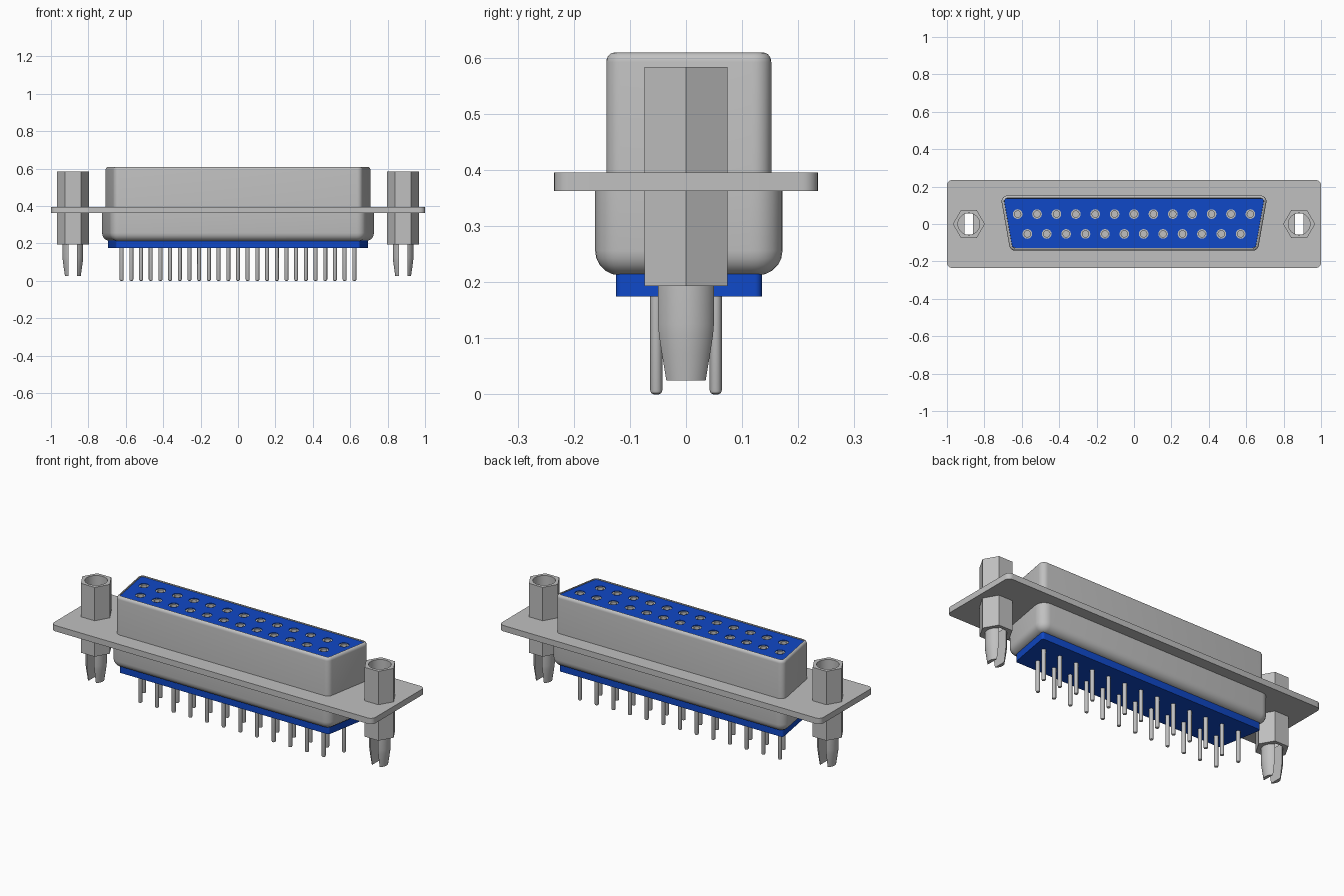
import bpy, bmesh, math
from mathutils import Matrix

cube = bpy.data.objects.get("Cube")
if cube:
    bpy.data.objects.remove(cube)


def material(name, color):
    m = bpy.data.materials.new(name)
    m.use_nodes = True
    m.diffuse_color = color
    m.node_tree.nodes["Principled BSDF"].inputs["Base Color"].default_value = color
    return m


STEEL = material("light grey metal", (0.53, 0.53, 0.53, 1))
BLUE = material("blue plastic", (0.005, 0.065, 0.57, 1))
TILT = math.radians(10)


def make(name, bm, mat):
    bmesh.ops.recalc_face_normals(bm, faces=bm.faces)
    me = bpy.data.meshes.new(name)
    bm.to_mesh(me)
    bm.free()
    me.materials.append(mat)
    ob = bpy.data.objects.new(name, me)
    bpy.context.collection.objects.link(ob)
    return ob


def activate(ob):
    bpy.ops.object.select_all(action='DESELECT')
    ob.select_set(True)
    bpy.context.view_layer.objects.active = ob


def smooth(ob):
    activate(ob)
    bpy.ops.object.shade_smooth_by_angle(angle=math.radians(35))


def cut(ob, bm):
    """Subtract the solids in bm from ob."""
    cutter = make("cutter", bm, ob.data.materials[0])
    cutter.hide_render = True
    mod = ob.modifiers.new("cut", 'BOOLEAN')
    mod.object, mod.solver = cutter, 'EXACT'
    activate(ob)
    bpy.ops.object.modifier_apply(modifier=mod.name)
    bpy.data.objects.remove(cutter)


def loft(bm, rings, cap=True):
    """Skin a stack of equal-length point rings."""
    loops = [[bm.verts.new(p) for p in ring] for ring in rings]
    n = len(loops[0])
    for a, b in zip(loops, loops[1:]):
        for i in range(n):
            bm.faces.new((a[i], a[(i + 1) % n], b[(i + 1) % n], b[i]))
    if cap:
        bm.faces.new(loops[0])
        bm.faces.new(loops[-1])


def lathe(bm, profile, x=0, y=0, sides=16, turn=0):
    """Round solid from (radius, z) pairs."""
    loft(bm, [[(x + r * math.cos(math.tau * i / sides + turn),
                y + r * math.sin(math.tau * i / sides + turn), z)
               for i in range(sides)] for r, z in profile])


def box(bm, center, size):
    m = Matrix.Translation(center) @ Matrix.Diagonal((*size, 1))
    bmesh.ops.create_cube(bm, size=1, matrix=m)


def d_ring(half_w, half_h, radius, inset, z, tilt=TILT, cy=0.005, steps=6):
    """Rounded D outline, wider at the back, moved inward by inset."""
    h = half_h - radius
    w = half_w - radius / math.cos(tilt)
    dx = h * math.tan(tilt)
    r = radius - inset
    quarter = math.pi / 2
    # corner centre, start angle and sweep of each corner arc
    arcs = [(w + dx, h, -tilt, quarter + tilt),
            (-w - dx, h, quarter, quarter + tilt),
            (-w + dx, -h, math.pi + tilt, quarter - tilt),
            (w - dx, -h, 3 * quarter, quarter - tilt)]
    return [(x + r * math.cos(a + s * k / steps),
             cy + y + r * math.sin(a + s * k / steps), z)
            for x, y, a, s in arcs for k in range(steps + 1)]


SCREWS = (-0.883, 0.883)
PITCH = 0.1037
CONTACTS = [((i - 6) * PITCH, 0.053) for i in range(13)]
CONTACTS += [((i - 5.5) * PITCH, -0.053) for i in range(12)]

# Mounting flange, pierced for the jackscrews
bm = bmesh.new()
loft(bm, [d_ring(1, 0.235, 0.028, 0, z, tilt=0, cy=0) for z in (0.362, 0.395)])
flange = make("flange", bm, STEEL)
bm = bmesh.new()
for x in SCREWS:
    lathe(bm, [(0.07, 0.3), (0.07, 0.45)], x, sides=24)
cut(flange, bm)
smooth(flange)

# Upper shell with rolled rim and open inside
quarter_turn = [math.pi / 2 * k / 5 for k in range(6)]
bm = bmesh.new()
rings = [d_ring(0.688, 0.147, 0.03, 0, 0.39)]
rings += [d_ring(0.688, 0.147, 0.03, 0.014 * (1 - math.cos(a)),
                 0.592 + 0.017 * math.sin(a)) for a in quarter_turn]
rings += [d_ring(0.688, 0.147, 0.03, 0.016, 0.39)]
loft(bm, rings + rings[:1], cap=False)
bmesh.ops.remove_doubles(bm, verts=bm.verts, dist=1e-6)
smooth(make("upper_shell", bm, STEEL))

# Lower shell with large rounded bottom edge
bm = bmesh.new()
rings = [d_ring(0.707, 0.167, 0.05, 0, 0.37)]
rings += [d_ring(0.707, 0.167, 0.05, 0.044 * (1 - math.cos(a)),
                 0.256 - 0.044 * math.sin(a)) for a in quarter_turn]
loft(bm, rings)
smooth(make("lower_shell", bm, STEEL))

# Blue insulator face with contact holes
bm = bmesh.new()
loft(bm, [d_ring(0.673, 0.132, 0.015, 0, z) for z in (0.38, 0.603)])
face = make("socket_insulator", bm, BLUE)
bm = bmesh.new()
for x, y in CONTACTS:
    lathe(bm, [(0.026, 0.45), (0.026, 0.65)], x, y)
cut(face, bm)
smooth(face)

# Blue insulator base under the shell
bm = bmesh.new()
loft(bm, [d_ring(0.675, 0.13, 0.012, 0, z) for z in (0.174, 0.23)])
smooth(make("base_insulator", bm, BLUE))

# Socket contacts, hollow sleeves seated in the holes
bm = bmesh.new()
for x, y in CONTACTS:
    lathe(bm, [(0.026, 0.45), (0.026, 0.599), (0.017, 0.599), (0.017, 0.53)], x, y)
smooth(make("socket_contacts", bm, STEEL))

# Solder pins with rounded tips
bm = bmesh.new()
for x, y in CONTACTS:
    lathe(bm, [(0.005, 0), (0.009, 0.002), (0.0108, 0.007), (0.0108, 0.2)], x, y, 12)
smooth(make("solder_pins", bm, STEEL))

# Hexagonal jackscrews with split board locks
for side, x in zip(("right", "left"), SCREWS):
    bm = bmesh.new()
    lathe(bm, [(0.0855, 0.193), (0.0855, 0.583)], x, sides=6)
    hexagon = make(side + "_jackscrew", bm, STEEL)
    bm = bmesh.new()
    lathe(bm, [(0.058, 0.215), (0.058, 0.65)], x, sides=32)
    cut(hexagon, bm)
    bm = bmesh.new()
    box(bm, (x, 0, 0.2), (0.046, 0.112, 0.1))
    cut(hexagon, bm)
    smooth(hexagon)

    bm = bmesh.new()
    lathe(bm, [(0.042, 0.025), (0.049, 0.072), (0.0535, 0.105),
               (0.055, 0.125), (0.055, 0.195)], x, sides=32)
    lock = make(side + "_board_lock", bm, STEEL)
    bm = bmesh.new()
    box(bm, (x, 0, 0.1), (0.046, 0.2, 0.3))
    cut(lock, bm)
    smooth(lock)
